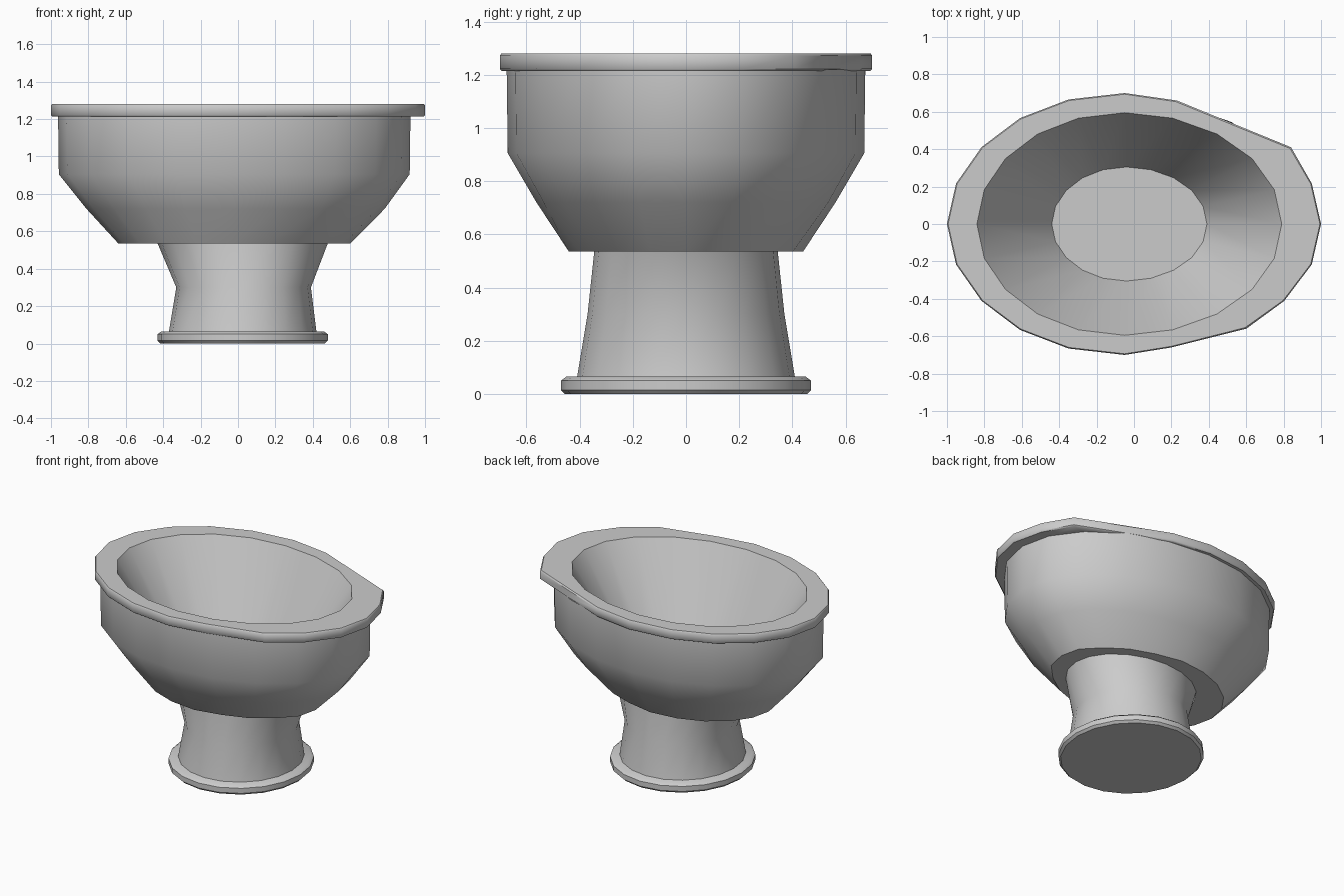
import bpy, bmesh
from math import sin, cos, radians

if "Cube" in bpy.data.objects:
    bpy.data.objects.remove(bpy.data.objects["Cube"])

N = 20

def oval(cx, rx, ry, z, skew=0.0):
    """20-sided oval ring; skew pushes the long sides towards -x."""
    ring = []
    for i in range(N):
        a = radians(i * 360 / N)
        ring.append((cx + rx * cos(a) - skew * sin(a) ** 4, ry * sin(a), z))
    return ring

def loft(name, rings, cap_start=False, cap_end=False):
    """Skin consecutive rings, optionally closing the ends."""
    bm = bmesh.new()
    vs = [[bm.verts.new(p) for p in r] for r in rings]
    for a, b in zip(vs, vs[1:]):
        for i in range(N):
            j = (i + 1) % N
            bm.faces.new((a[i], a[j], b[j], b[i]))
    if cap_start:
        bm.faces.new(vs[0][::-1])
    if cap_end:
        bm.faces.new(vs[-1])
    me = bpy.data.meshes.new(name)
    bm.to_mesh(me)
    bm.free()
    ob = bpy.data.objects.new(name, me)
    bpy.context.collection.objects.link(ob)
    bpy.ops.object.select_all(action='DESELECT')
    ob.select_set(True)
    bpy.context.view_layer.objects.active = ob
    bpy.ops.object.shade_smooth_by_angle(angle=radians(44))
    return ob

def rim_ring(inset, z):
    """Rim outline with one corner cut straight across at the back right."""
    r = oval(0, 1 - inset, 0.7 - inset, z, 0.05)
    r[16] = (0.20, -0.66 + inset, z)
    r[17] = (0.60 - inset, -0.56 + inset, z)
    r[2] = (0.84 - inset, 0.41 - inset, z)
    r[4] = (0.23 - inset, 0.66 - inset, z)
    r[3] = tuple((p + q) / 2 for p, q in zip(r[2], r[4]))
    return r

def trim_right(ring, k):
    """Pull the two right-hand shoulders of a ring inwards."""
    for i in (2, 3, 4, 16, 17, 18):
        x, y, z = ring[i]
        ring[i] = (x * k, y * k, z)
    return ring

# foot plate with small chamfers
loft("foot_plate", [oval(0.025, 0.44, 0.455, 0),
                    oval(0.025, 0.455, 0.47, 0.015),
                    oval(0.025, 0.455, 0.47, 0.05),
                    oval(0.025, 0.435, 0.45, 0.065)], True, True)

# waisted pedestal
loft("pedestal", [oval(0.025, 0.395, 0.41, 0.06),
                  oval(0.03, 0.36, 0.37, 0.30),
                  oval(0.025, 0.455, 0.345, 0.535)])

# outer bowl
loft("bowl", [trim_right(oval(-0.02, 0.62, 0.44, 0.535, 0.01), 0.96),
              oval(-0.013, 0.797, 0.562, 0.72, 0.02),
              oval(-0.02, 0.938, 0.67, 0.905, 0.03),
              oval(-0.02, 0.942, 0.674, 1.22, 0.03)], True)

# flat rim from underside to hole edge
hole = oval(-0.025, 0.815, 0.595, 1.28, 0.025)
loft("rim", [oval(-0.02, 0.93, 0.66, 1.215, 0.03),
             rim_ring(0.006, 1.215), rim_ring(0, 1.222),
             rim_ring(0, 1.272), rim_ring(0.006, 1.28), hole])

# tapering basin with flat floor
loft("basin", [hole, oval(-0.025, 0.415, 0.305, 0.66, 0.015)], False, True)
